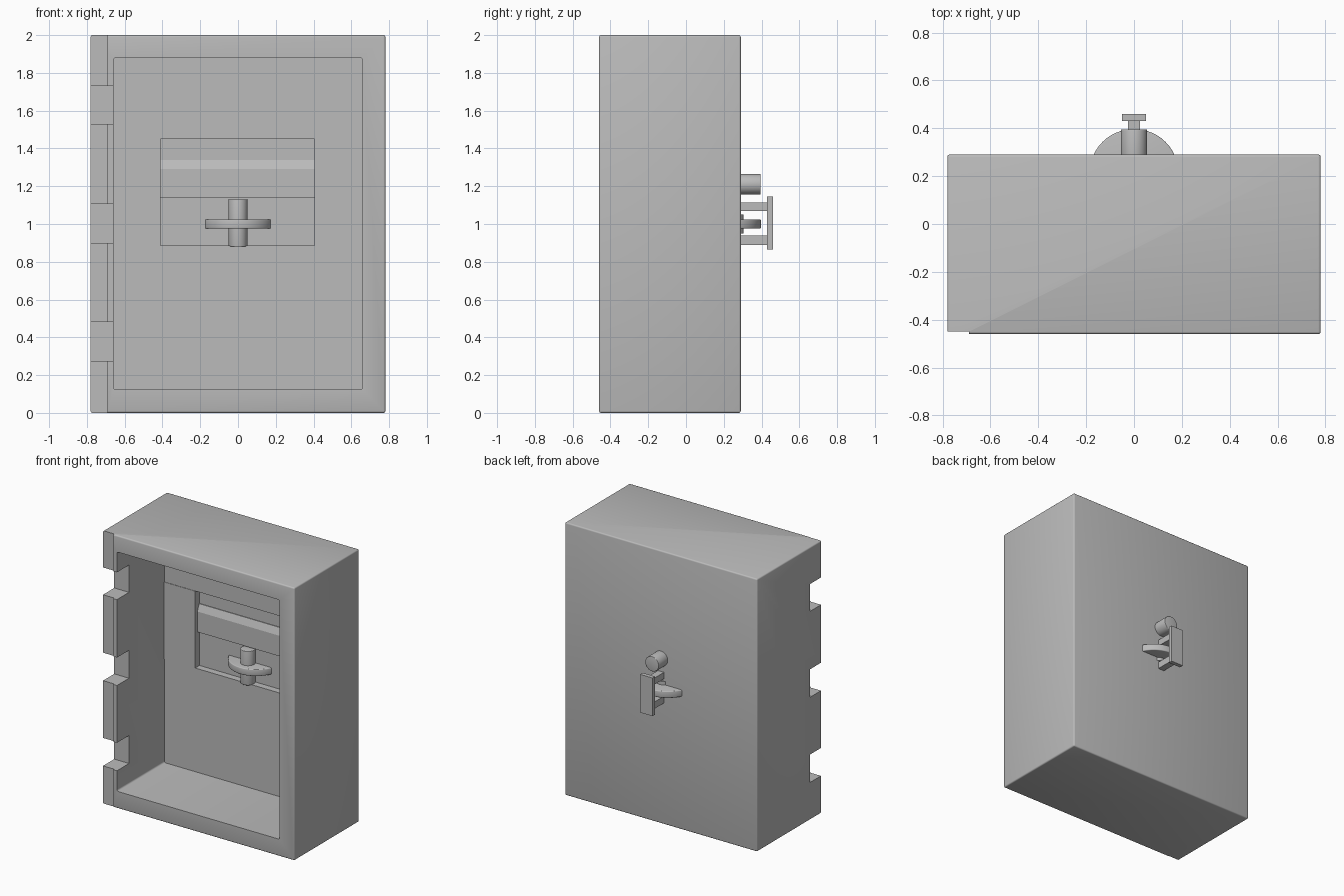
import bpy, bmesh, math
from mathutils import Matrix

if "Cube" in bpy.data.objects:
    bpy.data.objects.remove(bpy.data.objects["Cube"])

grey = bpy.data.materials.new("plain grey")
grey.diffuse_color = (0.5, 0.5, 0.5, 1)
grey.use_nodes = True
grey.node_tree.nodes["Principled BSDF"].inputs["Base Color"].default_value = grey.diffuse_color


def finish(name, bm):
    bmesh.ops.recalc_face_normals(bm, faces=bm.faces)
    me = bpy.data.meshes.new(name)
    bm.to_mesh(me)
    bm.free()
    ob = bpy.data.objects.new(name, me)
    bpy.context.collection.objects.link(ob)
    me.materials.append(grey)
    return ob


def box(name, x, y, z, bevel=0.0, axis=None):
    """Box from ranges; bevel all edges, or only those along one axis."""
    bm = bmesh.new()
    bmesh.ops.create_cube(bm, size=1)
    for v in bm.verts:
        v.co = [(r[0] + r[1]) / 2 + c * (r[1] - r[0]) for r, c in zip((x, y, z), v.co)]
    if bevel:
        edges = [e for e in bm.edges if axis is None or
                 abs((e.verts[0].co - e.verts[1].co).normalized()[axis]) > 0.9]
        bmesh.ops.bevel(bm, geom=edges, offset=bevel, segments=3,
                        profile=0.5, affect='EDGES')
    return finish(name, bm)


def select(ob):
    bpy.ops.object.select_all(action='DESELECT')
    ob.select_set(True)
    bpy.context.view_layer.objects.active = ob


def smooth(ob):
    select(ob)
    bpy.ops.object.shade_smooth_by_angle(angle=math.radians(35))


def cylinder(name, r, length, centre, along_y=False, bevel=0.0):
    bm = bmesh.new()
    bmesh.ops.create_cone(bm, cap_ends=True, segments=48, radius1=r, radius2=r, depth=length)
    if bevel:
        rim = [e for e in bm.edges if any(len(f.verts) > 4 for f in e.link_faces)]
        bmesh.ops.bevel(bm, geom=rim, offset=bevel, segments=3, profile=0.5, affect='EDGES')
    m = Matrix.Translation(centre)
    if along_y:
        m = m @ Matrix.Rotation(math.pi / 2, 4, 'X')
    bmesh.ops.transform(bm, matrix=m, verts=bm.verts)
    ob = finish(name, bm)
    smooth(ob)
    return ob


def cut(ob, cutter):
    cutter.hide_render = True
    mod = ob.modifiers.new("cut", 'BOOLEAN')
    mod.operation = 'DIFFERENCE'
    mod.solver = 'EXACT'
    mod.object = cutter
    select(ob)
    bpy.ops.object.modifier_apply(modifier=mod.name)
    bpy.data.objects.remove(cutter)


# Open-fronted cabinet with a thick back wall
BACK, RECESS = 0.09, 0.14
case = box("cabinet_shell", (-0.78, 0.78), (-0.46, 0.29), (0, 2), 0.01)
cut(case, box("cavity", (-0.66, 0.66), (-0.6, BACK), (0.125, 1.88), 0.012, axis=1))
cut(case, box("latch_recess", (-0.41, 0.405), (0, RECESS), (0.885, 1.45)))

# Shallow hinge rebate and three hinge notches on the left edge
cut(case, box("hinge_rebate", (-0.9, -0.69), (-0.6, -0.45), (-0.1, 2.1)))
for z in ((0.275, 0.48), (0.90, 1.105), (1.53, 1.73)):
    cut(case, box("hinge_notch", (-0.9, -0.655), (-0.6, -0.32), z))
smooth(case)

# Thin raised side plates and cover inside the back wall
for i, x in enumerate(((-0.66, -0.41), (0.405, 0.66))):
    box(f"side_plate_{i}", x, (BACK - 0.003, BACK + 0.01), (0.885, 1.45))

# Sloped cross bar running across the recess
bm = bmesh.new()
profile = [(RECESS + 0.01, 1.14), (RECESS - 0.025, 1.14),
           (RECESS - 0.025, 1.29), (RECESS - 0.005, 1.34), (RECESS + 0.01, 1.34)]
face = bm.faces.new([bm.verts.new((-0.41, y, z)) for y, z in profile])
ext = bmesh.ops.extrude_face_region(bm, geom=[face])
for v in ext["geom"]:
    if isinstance(v, bmesh.types.BMVert):
        v.co.x = 0.405
finish("cross_bar", bm)

# Thumb wheel passing through the back wall, with its axles
cylinder("thumb_wheel", 0.187, 0.05, (0, 0.21, 1.0), bevel=0.006)
cylinder("front_axle", 0.05, 0.25, (0, 0.115, 1.005), bevel=0.004)
cylinder("rear_axle", 0.05, 0.10, (0, 0.255, 1.0))

# Rear handle: two posts and a grip plate
for i, z in enumerate(((0.89, 0.94), (1.068, 1.115))):
    box(f"handle_post_{i}", (-0.025, 0.025), (0.25, 0.432), z)
box("handle_grip", (-0.05, 0.05), (0.43, 0.46), (0.865, 1.145))

# Round stub above the handle, flaring down into the wall
cylinder("rear_stub", 0.055, 0.15, (0, 0.32, 1.21), along_y=True, bevel=0.004)
